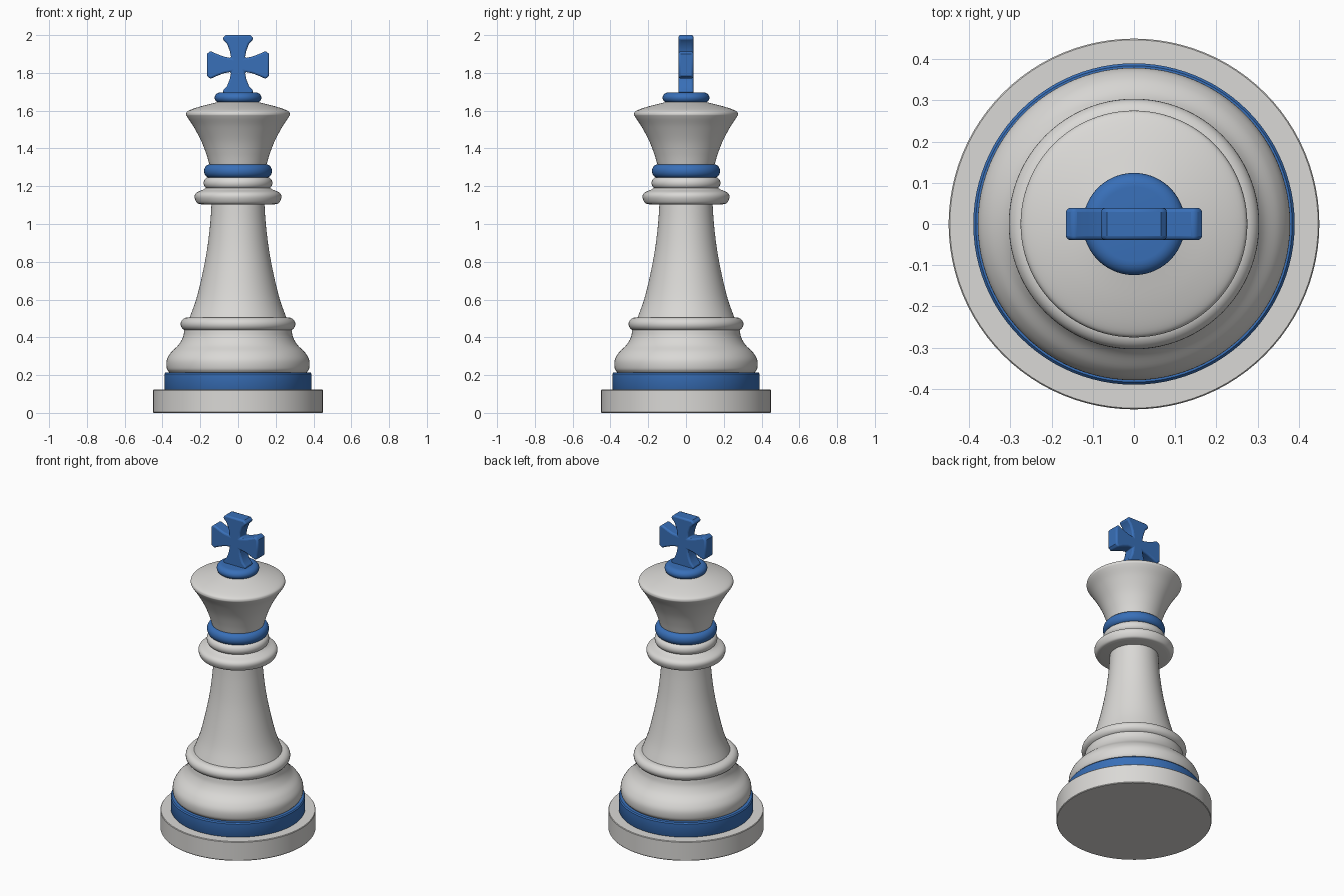
import bpy, bmesh, math
from mathutils import Vector

if "Cube" in bpy.data.objects:
    bpy.data.objects.remove(bpy.data.objects["Cube"])


def material(name, rgb):
    m = bpy.data.materials.new(name)
    m.diffuse_color = (*rgb, 1)
    m.use_nodes = True
    m.node_tree.nodes["Principled BSDF"].inputs["Base Color"].default_value = m.diffuse_color
    return m


IVORY = material("ivory", (0.70, 0.69, 0.67))
BLUE = material("blue", (0.04, 0.16, 0.48))


def curve(pts, n=6):
    """Smooth curve through the given 2D points."""
    p = [Vector(q) for q in pts]
    p = [2 * p[0] - p[1]] + p + [2 * p[-1] - p[-2]]
    out = []
    for a, b, c, d in zip(p, p[1:], p[2:], p[3:]):
        for i in range(n):
            t = i / n
            out.append(0.5 * (2 * b + (c - a) * t + (2 * a - 5 * b + 4 * c - d) * t * t
                              + (3 * b - a - 3 * c + d) * t ** 3))
    return [tuple(v) for v in out] + [tuple(pts[-1])]


def bulge(z0, z1, r_in, r_out, n=14):
    """Half-round ring profile from z0 to z1."""
    zc, h = (z0 + z1) / 2, (z1 - z0) / 2
    return [(r_in + (r_out - r_in) * math.cos(a), zc + h * math.sin(a))
            for a in (math.pi * (i / n - 0.5) for i in range(n + 1))]


def finish(bm, name, mat, angle=35):
    bmesh.ops.recalc_face_normals(bm, faces=bm.faces)
    me = bpy.data.meshes.new(name)
    bm.to_mesh(me)
    bm.free()
    ob = bpy.data.objects.new(name, me)
    bpy.context.collection.objects.link(ob)
    me.materials.append(mat)
    bpy.ops.object.select_all(action='DESELECT')
    ob.select_set(True)
    bpy.context.view_layer.objects.active = ob
    bpy.ops.object.shade_smooth_by_angle(angle=math.radians(angle))
    return ob


def lathe(name, profile, mat, sides=96):
    """Turn a (radius, z) profile and close both ends."""
    bm = bmesh.new()
    rings = [[bm.verts.new((r * math.cos(2 * math.pi * i / sides),
                            r * math.sin(2 * math.pi * i / sides), z))
              for i in range(sides)] for r, z in profile]
    for a, b in zip(rings, rings[1:]):
        for i in range(sides):
            j = (i + 1) % sides
            bm.faces.new((a[i], a[j], b[j], b[i]))
    bm.faces.new(rings[0][::-1])
    bm.faces.new(rings[-1])
    return finish(bm, name, mat)


# Base and blue band
lathe("base_disc", [(0.447, 0), (0.45, 0.004), (0.45, 0.119), (0.447, 0.123)], IVORY)
lathe("base_band", [(0.387, 0.122), (0.39, 0.127), (0.39, 0.207), (0.384, 0.214)], BLUE)

# Swelling foot, collar and stem
lathe("foot", curve([(0.362, 0.212), (0.377, 0.235), (0.377, 0.28), (0.355, 0.32),
                     (0.315, 0.36), (0.292, 0.40), (0.284, 0.44)]), IVORY)
lathe("foot_collar", bulge(0.434, 0.506, 0.265, 0.304), IVORY)
lathe("stem", curve([(0.258, 0.50), (0.222, 0.60), (0.192, 0.72), (0.165, 0.86),
                     (0.148, 1.00), (0.140, 1.12)]), IVORY)

# Neck rings
lathe("neck_collar", curve([(0.195, 1.104), (0.218, 1.112), (0.230, 1.143),
                            (0.220, 1.166), (0.185, 1.182), (0.172, 1.19)]), IVORY)
lathe("neck_ring", bulge(1.186, 1.248, 0.155, 0.182), IVORY)
lathe("neck_band", bulge(1.245, 1.316, 0.150, 0.180), BLUE)

# Flared crown with rounded rim and domed top
lathe("crown", curve([(0.150, 1.31), (0.168, 1.37), (0.195, 1.44), (0.235, 1.515),
                      (0.268, 1.565), (0.275, 1.583), (0.262, 1.600),
                      (0.20, 1.622), (0.11, 1.645)]), IVORY)
lathe("finial_button", bulge(1.64, 1.697, 0.09, 0.124), BLUE)

# Cross with four flaring arms: (distance from centre, half width)
CZ, T = 1.842, 0.039
arms = [((1, 0), 0.165, 0.074), ((0, 1), 0.158, 0.084),
        ((-1, 0), 0.165, 0.074), ((0, -1), 0.158, 0.084)]
outline = []
for (dx, dz), length, half in arms:
    right = [(0.036, 0.036), (0.075, 0.044), (0.112, 0.058), (length - 0.018, half)]
    # gently bowed end, then the mirrored side
    side = [(d, -w) for d, w in right] + [(length, -half * 0.78), (length, half * 0.78)]
    side += [(d, w) for d, w in right[:0:-1]]
    outline += [(d * dx - w * dz, CZ + d * dz + w * dx) for d, w in side]
bm = bmesh.new()
front = bm.faces.new([bm.verts.new((x, -T, z)) for x, z in outline])
ext = bmesh.ops.extrude_face_region(bm, geom=[front])
bmesh.ops.translate(bm, vec=(0, 2 * T, 0),
                    verts=[v for v in ext["geom"] if isinstance(v, bmesh.types.BMVert)])
cross = finish(bm, "cross", BLUE, 40)
bev = cross.modifiers.new("rounded_edges", 'BEVEL')
bev.width, bev.segments, bev.limit_method = 0.01, 3, 'ANGLE'
bev.angle_limit = math.radians(50)
cross.modifiers.move(len(cross.modifiers) - 1, 0)
